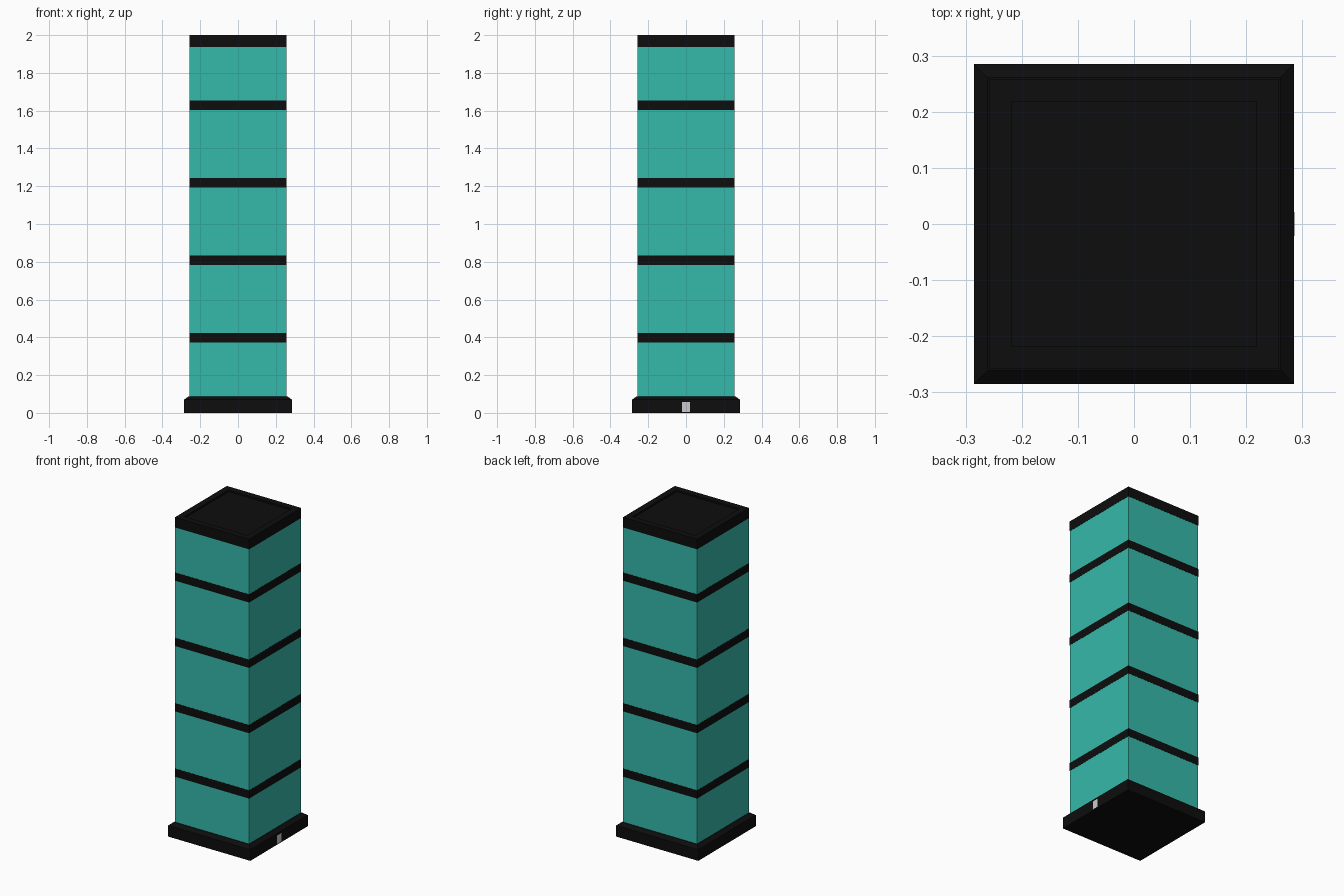
import bpy, bmesh

if "Cube" in bpy.data.objects:
    bpy.data.objects.remove(bpy.data.objects["Cube"])

def material(name, rgb):
    m = bpy.data.materials.new(name)
    m.diffuse_color = (*rgb, 1)
    m.use_nodes = True
    m.node_tree.nodes["Principled BSDF"].inputs["Base Color"].default_value = m.diffuse_color
    return m

BLACK = material("black_frame", (0.004, 0.004, 0.004))
TEAL = material("teal_shade", (0.036, 0.485, 0.402))

def stack(name, rings, mat=None):
    """Closed square solid lofted through (half width, z) rings."""
    bm = bmesh.new()
    loops = [[bm.verts.new((sx * h, sy * h, z))
              for sx, sy in ((-1, -1), (1, -1), (1, 1), (-1, 1))] for h, z in rings]
    for a, b in zip(loops, loops[1:]):
        for i in range(4):
            j = (i + 1) % 4
            bm.faces.new((a[i], a[j], b[j], b[i]))
    bm.faces.new(loops[0][::-1])
    bm.faces.new(loops[-1])
    me = bpy.data.meshes.new(name)
    bm.to_mesh(me)
    bm.free()
    ob = bpy.data.objects.new(name, me)
    bpy.context.collection.objects.link(ob)
    if mat:
        me.materials.append(mat)
    return ob

W = 0.258       # half width of the tower
TOP = 1.937     # underside of the cap

# Chamfered plinth
stack("base", [(0.285, 0), (0.285, 0.07), (W + 0.003, 0.088)], BLACK)

# Alternating shade panels and dark bands
z = 0.088
for i in range(4):
    low = 0.373 + 0.41 * i
    stack(f"shade_panel_{i + 1}", [(W - 0.001, z), (W - 0.001, low)], TEAL)
    stack(f"band_{i + 1}", [(W, low), (W, low + 0.051)], BLACK)
    z = low + 0.051
stack("shade_panel_5", [(W - 0.001, z), (W - 0.001, TOP)], TEAL)

# Cap with a shallow recessed lid
stack("top_cap", [(W, TOP), (W, 2.0), (0.218, 2.0), (0.218, 1.99)], BLACK)

# Small switch on the right side of the base
switch = stack("power_switch", [(0.5, -0.5), (0.5, 0.5)])
switch.scale = (0.02, 0.042, 0.052)
switch.location = (0.276, 0, 0.032)
